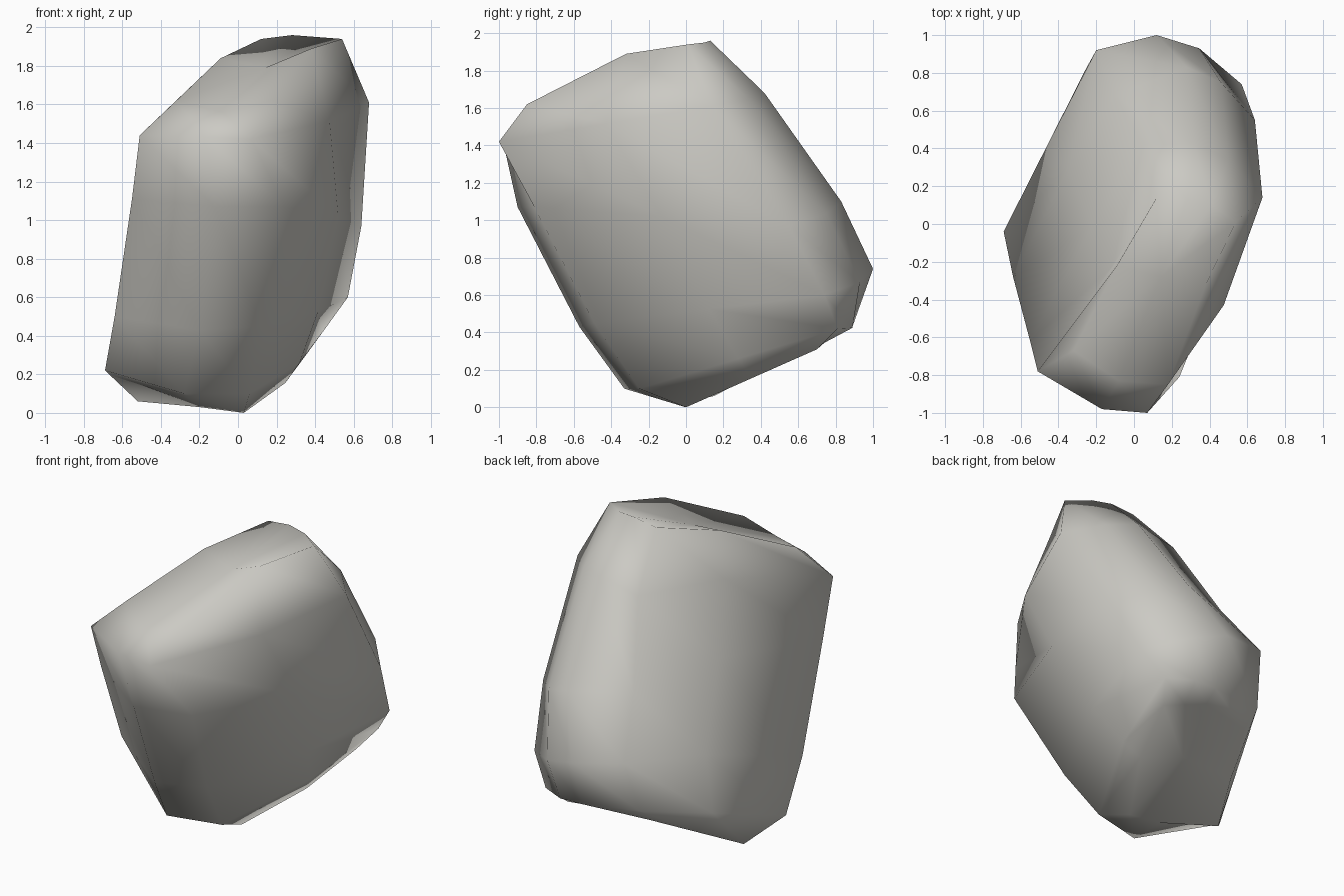
import bpy
import bmesh
from mathutils import Vector

default_cube = bpy.data.objects.get("Cube")
if default_cube:
    bpy.data.objects.remove(default_cube, do_unlink=True)

# Long edges of the leaning boulder, each running from the top rim to the foot
front_left = [(-.32, -.67, 1.62), (-.51, -.78, 1.44), (-.55, -.62, 1.11),
              (-.64, -.28, .5), (-.69, -.04, .22), (-.52, .15, .06)]
front_middle = [(-.08, -.83, 1.56), (-.17, -.98, 1.43), (-.12, -.9, 1.07),
                (-.2, -.57, .43), (-.28, -.33, .1), (-.2, 0, .03)]
front_right = [(.18, -.85, 1.62), (.07, -1, 1.42), (.24, -.81, 1.07),
               (.12, -.49, .45), (.06, -.25, .1), (.03, 0, 0)]
back_right = [(.54, .01, 1.94), (.68, .14, 1.61), (.64, .55, .97),
              (.57, .74, .6), (.44, .81, .42), (.36, .7, .31)]
back_middle = [(.28, .13, 1.96), (.32, .42, 1.68), (.28, .83, 1.1),
               (.12, 1, .74), (.12, .89, .43), (.1, .78, .38)]
back_left = [(.12, .14, 1.94), (.05, .42, 1.62), (-.1, .68, 1.13),
             (-.2, .92, .79), (-.25, .83, .46), (-.24, .72, .36)]


def rail_between(first, second, direction, amounts):
    """Edge halfway between two others, pushed along a direction ring by ring."""
    return [(Vector(a) + Vector(b)) / 2 + Vector(direction) * amount
            for a, b, amount in zip(first, second, amounts)]


# Swollen right side, rounded back corner, hollowed left side
right_side = rail_between(front_right, back_right, (1, 0, 0), (0, .1, .08, .07, .07, .05))
back_corner = rail_between(back_right, back_middle, (0, 1, 0), (.03, .06, .06, .06, .04, 0))
left_side = rail_between(back_left, front_left, (.92, -.4, 0), (0, .12, .11, .08, 0, 0))

# The two crests beside the groove in the crown
right_side[0] = Vector((.38, -.32, 1.89))
left_side[0] = Vector((-.09, -.22, 1.84))

rails = [front_left, front_middle, front_right, right_side, back_right,
         back_corner, back_middle, back_left, left_side]

bm = bmesh.new()
rings = [[bm.verts.new(point) for point in ring] for ring in zip(*rails)]
count = len(rails)

# Walls between neighbouring rings
for upper, lower in zip(rings, rings[1:]):
    for i in range(count):
        bm.faces.new((upper[i - 1], lower[i - 1], lower[i], upper[i]))


def close_end(ring, centre):
    """Close an end with a fan around a middle point."""
    middle = bm.verts.new(centre)
    for i in range(count):
        bm.faces.new((ring[i - 1], ring[i], middle))


# Grooved crown and hollowed underside
close_end(rings[0], (.14, -.28, 1.79))
close_end(rings[-1], (-.04, .4, .24))
bmesh.ops.recalc_face_normals(bm, faces=bm.faces)

mesh = bpy.data.meshes.new("boulder")
bm.to_mesh(mesh)
bm.free()
mesh.shade_smooth()
boulder = bpy.data.objects.new("boulder", mesh)
bpy.context.collection.objects.link(boulder)

# Stone colour
stone = bpy.data.materials.new("warm_grey_stone")
stone.use_nodes = True
colour = (.6, .59, .55, 1)
stone.diffuse_color = colour
stone.node_tree.nodes["Principled BSDF"].inputs["Base Color"].default_value = colour
mesh.materials.append(stone)
